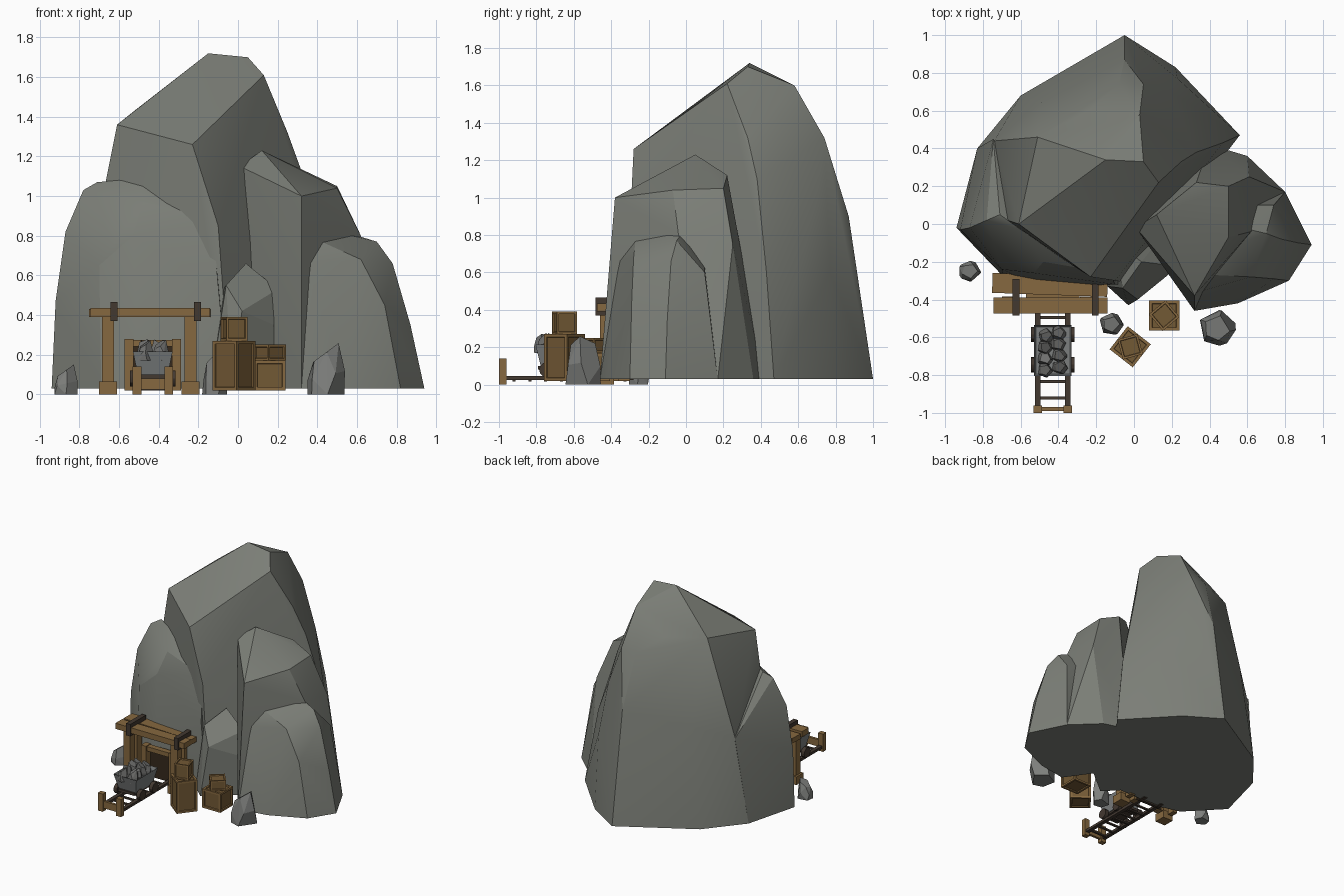
import bpy, bmesh, math, random
from mathutils import Vector, Matrix

random.seed(4)
if "Cube" in bpy.data.objects:
    bpy.data.objects.remove(bpy.data.objects["Cube"])


def material(name, *rgb):
    m = bpy.data.materials.new(name)
    m.use_nodes = True
    m.diffuse_color = (*rgb, 1)
    m.node_tree.nodes["Principled BSDF"].inputs["Base Color"].default_value = (*rgb, 1)
    return m


STONE = material("stone grey", .2, .21, .185)
PEBBLE = material("loose stone grey", .21, .215, .205)
ORE = material("ore grey", .16, .16, .155)
IRON = material("cart iron", .2, .21, .21)
WOOD = material("timber brown", .24, .14, .05)
PANEL = material("crate panel brown", .17, .1, .035)
DARK = material("dark wood", .055, .04, .03)
HOLE = material("tunnel dark", .035, .022, .012)


def finish(bm, name, mats, smooth=None):
    bmesh.ops.recalc_face_normals(bm, faces=bm.faces)
    mesh = bpy.data.meshes.new(name)
    bm.to_mesh(mesh)
    bm.free()
    for m in mats:
        mesh.materials.append(m)
    ob = bpy.data.objects.new(name, mesh)
    bpy.context.collection.objects.link(ob)
    if smooth:
        bpy.ops.object.select_all(action='DESELECT')
        ob.select_set(True)
        bpy.context.view_layer.objects.active = ob
        bpy.ops.object.shade_smooth_by_angle(angle=math.radians(smooth))
    return ob


def hull(name, points, mat, smooth=None):
    """Faceted rock wrapped around a few corner points."""
    bm = bmesh.new()
    for p in points:
        bm.verts.new(p)
    res = bmesh.ops.convex_hull(bm, input=bm.verts)
    loose = {g for g in res["geom_interior"] + res["geom_unused"]
             if isinstance(g, bmesh.types.BMVert)}
    bmesh.ops.delete(bm, geom=list(loose), context='VERTS')
    bmesh.ops.dissolve_limit(bm, angle_limit=math.radians(4), verts=bm.verts, edges=bm.edges)
    return finish(bm, name, [mat], smooth)


def box(name, x, y, z, mat, turn=0):
    """Box from (low, high) ranges, turned about its upright axis."""
    lo, hi = Vector((x[0], y[0], z[0])), Vector((x[1], y[1], z[1]))
    bm = bmesh.new()
    bmesh.ops.create_cube(bm, size=1, matrix=Matrix.Translation((lo + hi) / 2)
                          @ Matrix.Rotation(math.radians(turn), 4, 'Z')
                          @ Matrix.Diagonal((*(hi - lo), 1)))
    return finish(bm, name, [mat])


def crate(name, x, y, z, size, height, turn):
    """Crate with a raised rim round a sunken panel on each face."""
    bm = bmesh.new()
    bmesh.ops.create_cube(bm, size=1, matrix=Matrix.Translation((x, y, z + height / 2))
                          @ Matrix.Rotation(math.radians(turn), 4, 'Z')
                          @ Matrix.Diagonal((size, size, height, 1)))
    faces = list(bm.faces)
    bmesh.ops.inset_individual(bm, faces=faces, thickness=size * .14)
    bmesh.ops.inset_individual(bm, faces=faces, thickness=.003, depth=-.008)
    for f in faces:
        f.material_index = 1
    finish(bm, name, [WOOD, PANEL])


def boulder(name, x, y, z, rx, ry, height, mat, sides=5, lean=0):
    """Loose stone: jittered prism with a slanted top, high towards the lean angle."""
    pts = []
    for level, scale in ((0, 1), (.45, 1), (1, .7)):
        for i in range(sides):
            a = math.tau * (i + random.uniform(-.25, .25)) / sides
            top = (.8 + .2 * math.cos(a - lean)) * level
            pts.append((x + rx * scale * math.cos(a), y + ry * scale * math.sin(a),
                        z + height * top))
    hull(name, pts, mat)


# Mountain: overlapping faceted masses
hull("main_peak", [
    (-.15, .34, 1.72), (.05, .33, 1.7), (.13, .22, 1.61), (.03, .58, 1.6), (-.24, .6, 1.43),
    (-.08, .74, 1.32), (.05, .74, 1.32), (-.05, .87, .9), (-.05, .94, .45), (-.05, 1, .03),
    (-.61, 0, 1.36), (-.51, .46, 1.44), (-.23, -.28, 1.26), (-.67, .02, 1.06),
    (-.1, -.3, .85), (-.04, -.31, .03), (-.75, .05, .03),
    (-.83, .4, .03), (-.6, .68, .03), (-.74, .44, .7), (-.5, .64, .8),
    (.25, .33, 1.32), (.33, .38, 1.1), (.47, .43, .6), (.56, .47, .03),
    (.22, .83, .03), (.23, .77, .6), (.19, .7, 1)], STONE, 25)
hull("left_shoulder", [
    (-.94, -.02, .03), (-.92, -.03, .47), (-.87, -.02, .82), (-.78, .02, 1.03),
    (-.71, .05, 1.07), (-.6, -.03, 1.08), (-.48, -.1, 1.06), (-.48, -.2, .97),
    (-.13, -.26, .89), (-.53, -.26, .8), (-.1, -.32, .55), (-.7, -.24, .65),
    (-.69, -.28, .03), (-.5, -.33, .03), (-.05, -.32, .03),
    (-.83, .4, .03), (-.745, .45, .7)], STONE, 25)
hull("right_shoulder", [
    (.01, -.02, 1.15), (.12, .05, 1.23), (.33, .22, 1.12), (.5, .2, 1.05), (.32, -.38, 1),
    (.5, -.07, 1.04), (.32, -.46, .03), (.03, -.05, .03), (.62, -.04, .8), (.61, .25, .75),
    (.8, .17, .03), (.6, .36, .03), (.4, .42, .03)], STONE, 20)
hull("right_foot", [
    (.34, -.36, .66), (.42, -.27, .77), (.48, -.13, .82), (.57, -.02, .81), (.7, -.05, .77),
    (.78, -.08, .66), (.87, -.1, .35), (.94, -.11, .03), (.82, -.3, .03), (.74, -.29, .45),
    (.62, -.28, .68), (.32, -.46, .03), (.55, -.42, .03), (.8, .17, .03), (.74, .1, .6),
    (.4, .1, .7), (.4, .1, .03)], STONE, 25)
hull("front_spur", [
    (-.06, -.34, .55), (.04, -.2, .66), (.2, -.22, .53), (.02, -.4, .42), (.18, -.27, .35),
    (-.14, -.33, .03), (-.03, -.43, .03), (.19, -.25, .03), (.2, 0, .03),
    (-.1, -.1, .5)], STONE)

# Loose stones
boulder("left_stone", -.87, -.25, 0, .06, .055, .15, PEBBLE)
boulder("right_stone", .44, -.55, 0, .1, .095, .26, PEBBLE)
boulder("middle_stone", -.12, -.53, 0, .065, .06, .25, PEBBLE)

# Tunnel mouth and timber gate
CX = -.43
box("tunnel_mouth", (-.55, -.31), (-.345, -.337), (.02, .27), HOLE)
for side, px in (("right", -.655), ("left", -.24)):
    box(side + "_gate_post", (px - .03, px + .03), (-.46, -.4), (.02, .4), WOOD)
    box(side + "_gate_foot", (px - .045, px + .045), (-.475, -.385), (0, .065), WOOD)
    box(side + "_rear_post", (px - .02, px + .02), (-.36, -.3), (.02, .4), WOOD)
box("front_lintel", (-.745, -.14), (-.475, -.39), (.39, .435), WOOD)
box("rear_lintel", (-.75, -.14), (-.375, -.27), (.39, .43), WOOD, turn=-2)
for side, px in (("right", -.625), ("left", -.205)):
    box(side + "_lintel_strap", (px - .018, px + .018), (-.485, -.29), (.37, .465), DARK)
for side, s in (("right", -1), ("left", 1)):
    px = CX + s * .12
    box(side + "_inner_post", (px - .022, px + .022), (-.4, -.34), (.02, .28), WOOD)
box("inner_beam", (-.53, -.33), (-.39, -.345), (.24, .275), WOOD)

# Track with sleepers and end stop
for side, s in (("right", -1), ("left", 1)):
    px = CX + s * .08
    box(side + "_rail", (px - .015, px + .015), (-.98, -.28), (.025, .045), DARK)
    box(side + "_stop_post", (px - .022, px + .022), (-1, -.96), (0, .14), WOOD)
box("stop_board", (-.51, -.35), (-.99, -.97), (.025, .08), WOOD)
for i in range(8):
    y = -.92 + i * .085
    box("sleeper", (-.5, -.36), (y - .008, y + .008), (.018, .03), DARK)

# Mine cart hopper: tapered and hollowed box
bm = bmesh.new()
bmesh.ops.create_cube(bm, size=1, matrix=Matrix.Translation((CX, -.67, .155))
                      @ Matrix.Diagonal((.2, .27, .12, 1)))
for v in bm.verts:
    if v.co.z < .15:
        v.co.x = CX + (v.co.x - CX) * .75
        v.co.y = -.67 + (v.co.y + .67) * .78
top = [f for f in bm.faces if f.normal.z > .9]
bmesh.ops.inset_region(bm, faces=top, thickness=.014)
bmesh.ops.translate(bm, verts=top[0].verts, vec=(0, 0, -.03))
finish(bm, "cart_hopper", [IRON])
box("cart_chassis", (-.5, -.36), (-.79, -.55), (.08, .1), DARK)

# Cart wheels and axles
for y in (-.745, -.585):
    box("cart_axle", (-.53, -.33), (y - .01, y + .01), (.07, .09), DARK)
    for s in (-1, 1):
        bm = bmesh.new()
        bmesh.ops.create_cone(bm, cap_ends=True, segments=12, radius1=.04, radius2=.04, depth=.03,
                              matrix=Matrix.Translation((CX + s * .1, y, .08))
                              @ Matrix.Rotation(math.pi / 2, 4, 'Y'))
        finish(bm, "cart_wheel", [DARK], 30)

# Ore heap
for i in range(4):
    for s in (-1, 1):
        boulder("ore", CX + s * .037 + random.uniform(-.01, .01), -.765 + i * .06 + s * .008,
                .17, .042, .04, random.uniform(.07, .11), ORE, 5, random.uniform(0, math.tau))

# Crate stacks
crate("tall_crate", -.02, -.65, .02, .155, .25, 52)
crate("small_top_crate", -.02, -.65, .27, .11, .12, 15)
crate("low_crate", .16, -.485, .02, .16, .15, 0)
crate("flat_top_crate", .16, -.485, .17, .115, .08, 40)
